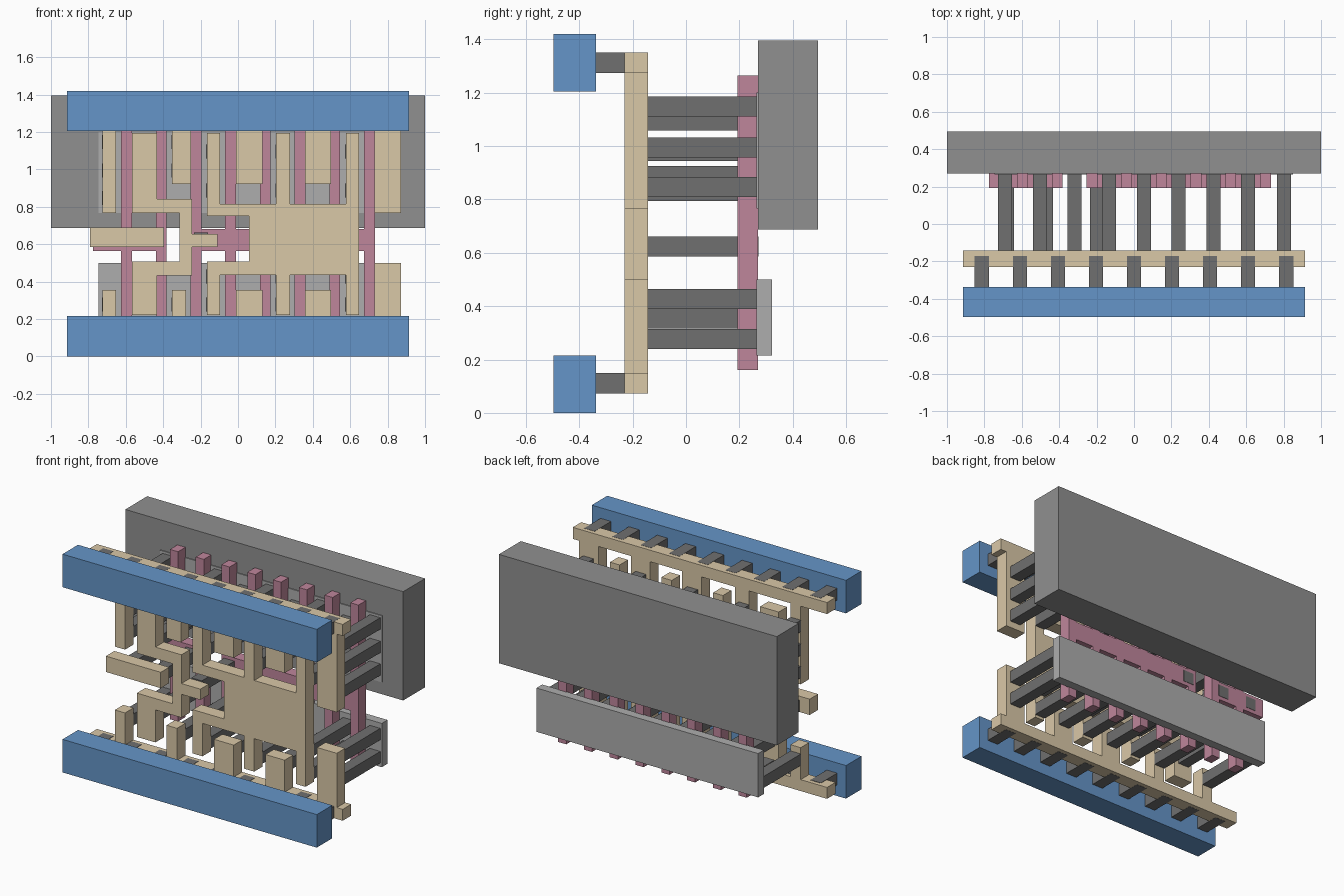
import bpy, bmesh


def material(name, rgb):
    m = bpy.data.materials.new(name)
    m.diffuse_color = (*rgb, 1)
    return m


BLUE = material("blue", (0.13, 0.30, 0.58))
TAN = material("tan", (0.70, 0.58, 0.39))
PINK = material("pink", (0.52, 0.24, 0.33))
DARK = material("dark_grey", (0.16, 0.16, 0.16))
MID = material("mid_grey", (0.28, 0.28, 0.28))
LIGHT = material("light_grey", (0.42, 0.42, 0.42))


def slab(name, outline, y0, y1, mat):
    """Extrude an (x, z) outline from y0 back to y1."""
    bm = bmesh.new()
    face = bm.faces.new([bm.verts.new((x, y0, z)) for x, z in outline])
    ext = bmesh.ops.extrude_face_region(bm, geom=[face])
    for v in ext["geom"]:
        if isinstance(v, bmesh.types.BMVert):
            v.co.y = y1
    bmesh.ops.recalc_face_normals(bm, faces=bm.faces)
    me = bpy.data.meshes.new(name)
    bm.to_mesh(me)
    bm.free()
    me.materials.append(mat)
    ob = bpy.data.objects.new(name, me)
    bpy.context.collection.objects.link(ob)
    return ob


def rect(x0, x1, z0, z1):
    return [(x0, z0), (x1, z0), (x1, z1), (x0, z1)]


def edge(x0, x1, base, teeth):
    """Left-to-right edge at height base, with (xa, xb, tip) teeth."""
    pts = [(x0, base)]
    for a, b, tip in teeth:
        pts += [(a, base), (a, tip), (b, tip), (b, base)]
    pts.append((x1, base))
    return [p for i, p in enumerate(pts) if i == 0 or p != pts[i - 1]]


def comb(x0, x1, z0, z1, below, above):
    pts = edge(x0, x1, z0, below) + edge(x0, x1, z1, above)[::-1]
    # drop base corners that coincide with a tooth side
    keep = []
    for i, p in enumerate(pts):
        q, r = pts[i - 1], pts[(i + 1) % len(pts)]
        if not (q[0] == p[0] == r[0]):
            keep.append(p)
    return keep


# front power rails and the vias behind them
for tag, z0, z1, vz in (("bottom", 0, 0.215, 0.073), ("top", 1.205, 1.42, 1.275)):
    slab(tag + "_front_rail", rect(-0.915, 0.915, z0, z1), -0.497, -0.338, BLUE)
    for i in range(-4, 5):
        x = i * 0.2035
        slab(tag + "_rail_via", rect(x - 0.0375, x + 0.0375, vz - 0.001, vz + 0.076),
             -0.338, -0.17, DARK)

# tan interconnect layer
T0, T1 = -0.23, -0.143
low = [(-0.725, -0.652, 0.355), (-0.353, -0.278, 0.355), (-0.012, 0.13, 0.355),
       (0.358, 0.497, 0.355), (0.73, 0.872, 0.5)]
high = [(-0.725, -0.652, 0.767), (-0.353, -0.251, 0.922), (-0.012, 0.13, 0.922),
        (0.358, 0.497, 0.922), (0.73, 0.872, 0.767)]
slab("bottom_comb", comb(-0.915, 0.915, 0.073, 0.147, [], low), T0, T1, TAN)
slab("top_comb", comb(-0.915, 0.915, 1.275, 1.35, high, []), T0, T1, TAN)
slab("input_bar", rect(-0.79, -0.395, 0.585, 0.688), T0, T1, TAN)
slab("middle_link", [
    (-0.567, 1.195), (-0.433, 1.195), (-0.433, 0.842), (-0.246, 0.842),
    (-0.246, 0.655), (-0.11, 0.655), (-0.11, 0.585), (-0.246, 0.585),
    (-0.246, 0.433), (-0.433, 0.433), (-0.433, 0.222), (-0.567, 0.222),
    (-0.567, 0.507), (-0.312, 0.507), (-0.312, 0.767), (-0.567, 0.767)], T0, T1, TAN)
slab("output_plate", [
    (-0.165, 1.195), (-0.095, 1.195), (-0.095, 0.815), (0.203, 0.815),
    (0.203, 1.195), (0.278, 1.195), (0.278, 0.815), (0.578, 0.815),
    (0.578, 1.195), (0.647, 1.195), (0.647, 0.222), (0.578, 0.222),
    (0.578, 0.436), (0.278, 0.436), (0.278, 0.222), (0.203, 0.222),
    (0.203, 0.436), (-0.095, 0.436), (-0.095, 0.222), (-0.165, 0.222),
    (-0.165, 0.507), (0.06, 0.507), (0.06, 0.75), (-0.165, 0.75)], T0, T1, TAN)

# pink gate fingers joined by crossbars
xs = [(-0.625 + 0.1855 * i, -0.567 + 0.1855 * i) for i in range(8)]
for name, x0, group in (("input_gates", -0.775, xs[:2]), ("output_gates", xs[2][0], xs[2:])):
    slab(name, comb(x0, group[-1][1], 0.563, 0.682,
                    [(a, b, 0.16) for a, b in group],
                    [(a, b, 1.265) for a, b in group]), 0.193, 0.269, PINK)

# contacts from the tan layer back to the plates and gates
center = lambda i: -0.69 if i == 0 else 0.802 if i == 8 else -0.689 + 0.1855 * i
side = (0.24, 0.39, 0.81, 0.957, 1.11)
stub = (0.24, 0.957, 1.11)
out = (0.24, 0.39, 0.85, 1.058)
columns = [(0.24, 0.81, 0.957, 1.11), (0.317, 0.795, 0.945), stub, out, stub, out, stub, out, side]
for i, zs in enumerate(columns):
    for z in zs:
        slab("contact", rect(center(i) - 0.0375, center(i) + 0.0375, z, z + 0.075), T1, 0.264, DARK)
for x in (-0.68, -0.47, -0.198):
    slab("gate_contact", rect(x - 0.0375, x + 0.0375, 0.587, 0.662), T1, 0.271, DARK)

# back plates
slab("lower_plate", rect(-0.745, 0.85, 0.215, 0.5), 0.264, 0.323, LIGHT)
slab("upper_plate", rect(-0.745, 0.85, 0.767, 1.2), 0.264, 0.323, LIGHT)
slab("back_block", rect(-1, 1, 0.687, 1.395), 0.27, 0.495, MID)
